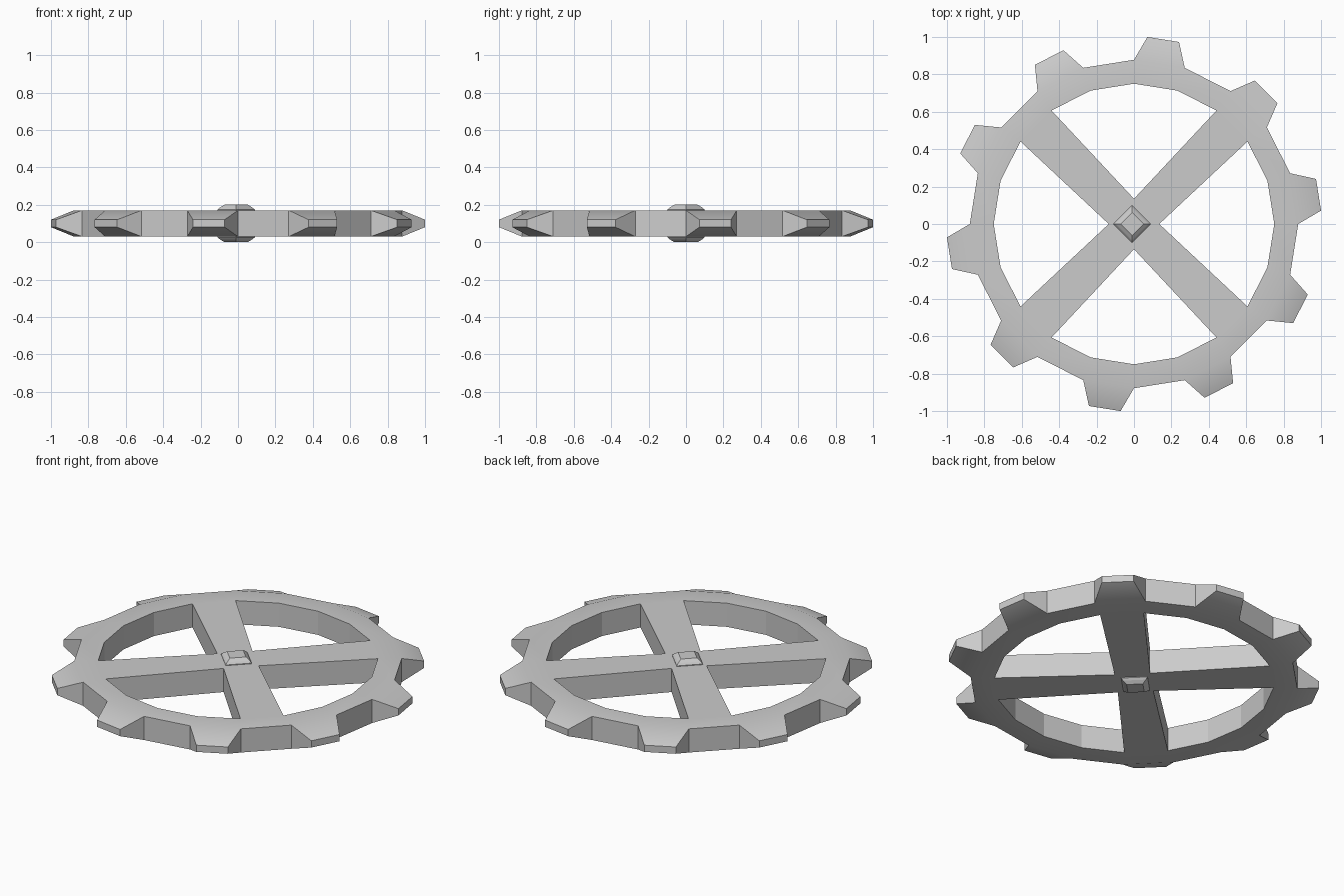
import bpy, bmesh
from math import sin, cos, radians

if "Cube" in bpy.data.objects:
    bpy.data.objects.remove(bpy.data.objects["Cube"])

MID = 0.1      # height of the wheel's mid plane
HALF = 0.07    # half thickness of rim and spokes
TIP = 0.02     # half thickness at the tooth tips


def polar(r, deg, z):
    return (r * cos(radians(deg)), r * sin(radians(deg)), z)


def finish(bm, name):
    bmesh.ops.recalc_face_normals(bm, faces=bm.faces[:])
    mesh = bpy.data.meshes.new(name)
    bm.to_mesh(mesh)
    bm.free()
    obj = bpy.data.objects.new(name, mesh)
    bpy.context.collection.objects.link(obj)
    return obj


def gear_wheel():
    bm = bmesh.new()
    # rim: upper face ring of 20 sides
    outer = [bm.verts.new(polar(0.878, 18 * i, HALF)) for i in range(20)]
    inner = [bm.verts.new(polar(0.75, 18 * i, HALF)) for i in range(20)]
    for i in range(20):
        j = (i + 1) % 20
        bm.faces.new((outer[i], outer[j], inner[j], inner[i]))
        # teeth: every second side, tapering to a thin tip
        if i % 2 == 0:
            a = 18 * i + 9
            t0 = bm.verts.new(polar(1.0026, a - 4.9, TIP))
            t1 = bm.verts.new(polar(1.0026, a + 4.9, TIP))
            bm.faces.new((outer[i], t0, t1, outer[j]))
    # spokes: four, meeting at a small central square
    core = [bm.verts.new(polar(0.135, 90 * k, HALF)) for k in range(4)]
    bm.faces.new(core)
    for k in range(4):
        i = 5 * k + 2
        bm.faces.new((core[k], inner[i], inner[i + 1], core[(k + 1) % 4]))
    # mirrored underside joined to the top by side walls
    edges = [e for e in bm.edges if e.is_boundary]
    top = bm.faces[:]
    low = {v: bm.verts.new((v.co.x, v.co.y, -v.co.z)) for v in bm.verts[:]}
    for f in top:
        bm.faces.new([low[v] for v in reversed(f.verts)])
    for e in edges:
        a, b = e.verts
        bm.faces.new((a, b, low[b], low[a]))
    bm.normal_update()
    for f in bm.faces:
        f.smooth = abs(f.normal.z) > 0.5
    obj = finish(bm, "gear_wheel")
    obj.location.z = MID


def hub_cap(name, side):
    # square stepped cap on the centre of the wheel
    bm = bmesh.new()
    rings = []
    for r, z in ((0.1, 0.06), (0.1, 0.074), (0.087, 0.085), (0.062, 0.1)):
        rings.append([bm.verts.new(polar(r, 90 * k, side * z)) for k in range(4)])
    for a, b in zip(rings, rings[1:]):
        for k in range(4):
            j = (k + 1) % 4
            bm.faces.new((a[k], a[j], b[j], b[k]))
    bm.faces.new(rings[0])
    bm.faces.new(rings[-1])
    obj = finish(bm, name)
    obj.location = (-0.01, 0, MID)


gear_wheel()
hub_cap("hub_cap_top", 1)
hub_cap("hub_cap_bottom", -1)
